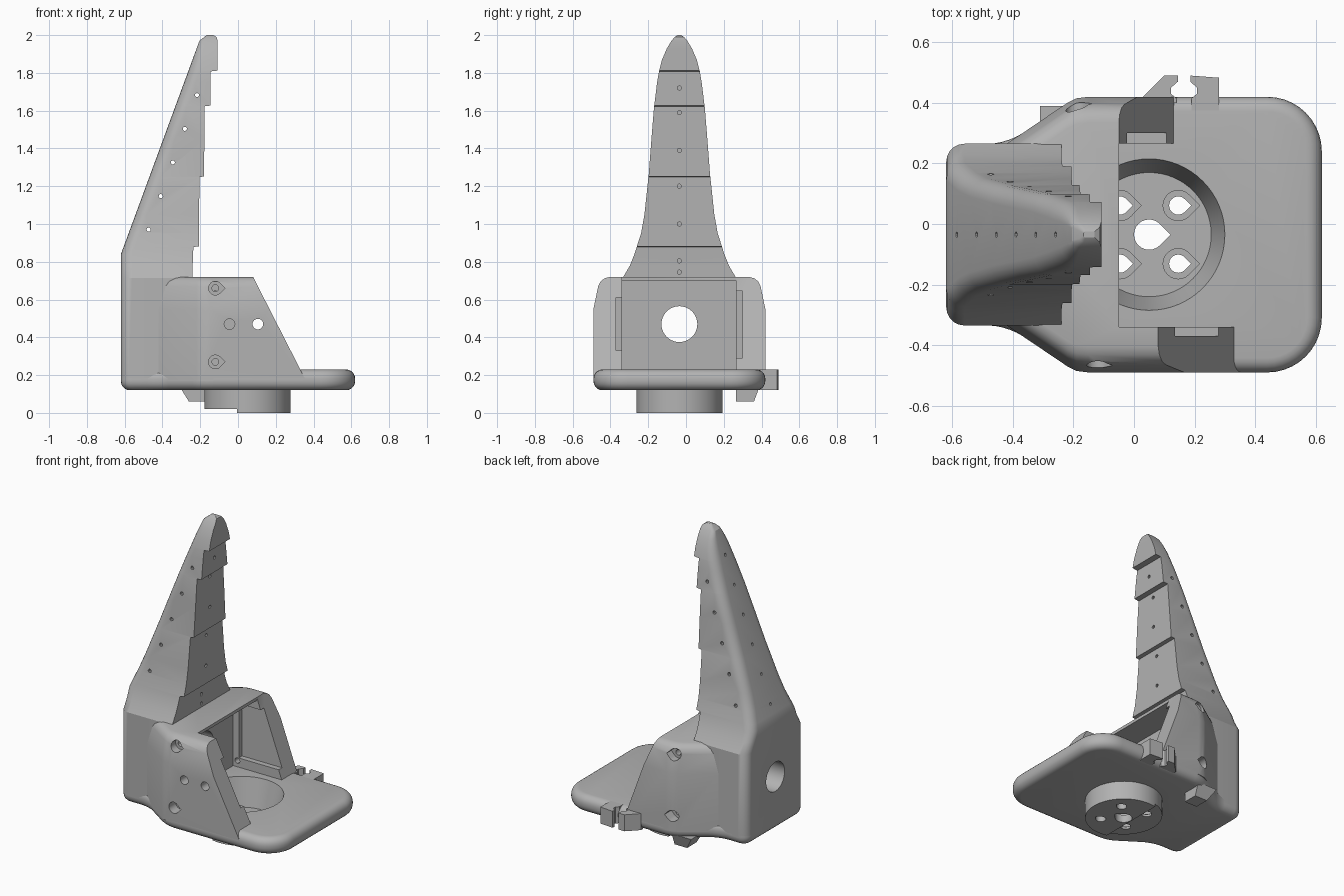
import bpy, bmesh
from math import sin, cos, pi, radians
from mathutils import Vector, Matrix

if "Cube" in bpy.data.objects:
    bpy.data.objects.remove(bpy.data.objects["Cube"])

MID = -0.035  # centre line of the main body in y

grey = bpy.data.materials.new("matte_grey")
grey.use_nodes = True
grey.diffuse_color = (0.45, 0.45, 0.45, 1)
for node in grey.node_tree.nodes:
    if node.type == 'BSDF_PRINCIPLED':
        node.inputs["Base Color"].default_value = grey.diffuse_color


def finish(name, bm):
    bmesh.ops.recalc_face_normals(bm, faces=bm.faces[:])
    mesh = bpy.data.meshes.new(name)
    bm.to_mesh(mesh)
    bm.free()
    mesh.materials.append(grey)
    obj = bpy.data.objects.new(name, mesh)
    bpy.context.scene.collection.objects.link(obj)
    return obj


def loft(name, rings):
    """Skin equal-length closed rings of points and cap both ends."""
    bm = bmesh.new()
    loops = [[bm.verts.new(p) for p in ring] for ring in rings]
    count = len(loops[0])
    for low, high in zip(loops, loops[1:]):
        for i in range(count):
            j = (i + 1) % count
            bm.faces.new((low[i], low[j], high[j], high[i]))
    bm.faces.new(loops[0])
    bm.faces.new(loops[-1])
    return finish(name, bm)


def prism(name, outline, lo, hi, axis='Z'):
    """Extrude a flat outline along an axis."""
    place = {'X': lambda a, b, h: (h, a, b),
             'Y': lambda a, b, h: (a, h, b),
             'Z': lambda a, b, h: (a, b, h)}[axis]
    return loft(name, [[place(a, b, h) for a, b in outline] for h in (lo, hi)])


def rect(a0, a1, b0, b1):
    return [(a0, b0), (a1, b0), (a1, b1), (a0, b1)]


def circle(a, b, r, n=32):
    return [(a + r * cos(2 * pi * i / n), b + r * sin(2 * pi * i / n)) for i in range(n)]


def teardrop(a, b, r):
    arc = [radians(45 + 270 * i / 18) for i in range(19)]
    return [(a + r * 1.41, b)] + [(a + r * cos(t), b + r * sin(t)) for t in arc]


def cut(cutter, *targets):
    for target in targets:
        mod = target.modifiers.new("cut", 'BOOLEAN')
        mod.operation = 'DIFFERENCE'
        mod.solver = 'EXACT'
        mod.object = cutter
        bpy.context.view_layer.objects.active = target
        bpy.ops.object.modifier_apply(modifier=mod.name)
    bpy.data.objects.remove(cutter)


# Base plate with rounded corners and a rounded rim
half = [(-0.62, 0.3), (-0.42, 0.3), (-0.19, 0.455), (0.62, 0.455)]
outline = [(x, MID - y) for x, y in half] + [(x, MID + y) for x, y in reversed(half)]
plate = prism("base_plate", outline, 0.12, 0.23)
bm = bmesh.new()
bm.from_mesh(plate.data)


def upright(test):
    return [e for e in bm.edges
            if abs(e.verts[0].co.z - e.verts[1].co.z) > 0.05 and test(e.verts[0].co.x)]


bmesh.ops.bevel(bm, geom=upright(lambda x: x > 0.5), offset=0.18, segments=10,
                profile=0.5, affect='EDGES')
bmesh.ops.bevel(bm, geom=upright(lambda x: x < -0.1), offset=0.06, segments=5,
                profile=0.5, affect='EDGES')
rim = [e for e in bm.edges if abs(e.verts[0].co.z - e.verts[1].co.z) < 0.01]
bmesh.ops.bevel(bm, geom=rim, offset=0.048, segments=5, profile=0.5,
                affect='EDGES', clamp_overlap=False)
bm.to_mesh(plate.data)
bm.free()

# Housing with side walls leaning in at the top
half = [(-0.5, 0.246), (-0.42, 0.3), (-0.22, 0.435), (-0.19, 0.45), (-0.15, 0.455), (0.4, 0.455)]
rings = []
for z, lean in [(0.17, 0), (0.55, 0), (0.67, 0.025), (0.695, 0.037), (0.712, 0.058), (0.72, 0.085)]:
    rings.append([(x, MID - y + lean, z) for x, y in half]
                 + [(x, MID + y - lean, z) for x, y in reversed(half)])
housing = loft("housing", rings)

# Slanted front edges, cavity and side channels of the housing
cut(prism("cutter", [(0.447, 0), (1, 0), (1, 1), (-0.063, 1)], -1, MID, 'Y'), housing)
cut(prism("cutter", [(0.214, 0), (1, 0), (1, 1), (-0.153, 1)], MID, 1, 'Y'), housing)
cut(prism("cutter", [(-0.22, 0), (1, 0), (1, 1), (-0.05, 1), (-0.05, 0.7), (-0.22, 0.7)],
          -0.34, 0.265, 'Y'), housing)
cut(prism("cutter", rect(-0.37, -0.3, 0.33, 0.61), -0.15, 1, 'X'), housing)
cut(prism("cutter", rect(0.22, 0.3, 0.29, 0.645), -0.18, 1, 'X'), housing)

# Screw holes through the side walls
for z in (0.27, 0.66):
    for x, outer, seat, inner in ((-0.12, -0.6, -0.42, -0.3), (-0.19, 0.6, 0.35, 0.2)):
        cut(prism("cutter", teardrop(x, z, 0.036), outer, seat, 'Y'), housing)
        cut(prism("cutter", circle(x, z, 0.018, 12), outer, inner, 'Y'), housing)
for x in (-0.045, 0.105):
    cut(prism("cutter", circle(x, 0.47, 0.028), -0.6, -0.2, 'Y'), housing)

# Tapered finger: height, half width and front face position of each section
sections = [(0.17, 0.3, -0.24), (0.715, 0.3, -0.24), (0.78, 0.262, -0.24), (0.84, 0.238, -0.238),
            (0.878, 0.226, -0.236), (0.882, 0.225, -0.207), (0.95, 0.203, -0.207),
            (1.05, 0.185, -0.206), (1.248, 0.164, -0.204), (1.252, 0.163, -0.18),
            (1.45, 0.148, -0.178), (1.623, 0.134, -0.177), (1.627, 0.133, -0.145),
            (1.75, 0.118, -0.145), (1.808, 0.108, -0.145), (1.812, 0.107, -0.108),
            (1.87, 0.092, -0.108), (1.93, 0.066, -0.108), (1.97, 0.042, -0.108),
            (1.99, 0.025, -0.113), (2.0, 0.01, -0.13)]


def back_at(z):
    return -0.62 + max(0, z - 0.84) * 0.368 + max(0, z - 1.97) * 0.9


rings = []
for z, wide, front in sections:
    r = min(0.06, wide * 0.55)
    arc = [(back_at(z) + r - r * sin(t), wide - r + r * cos(t))
           for t in (i * pi / 10 for i in range(6))]
    side = [(front, wide)] + arc
    rings.append([(x, MID + y, z) for x, y in side]
                 + [(x, MID - y, z) for x, y in reversed(side)])
finger = loft("finger", rings)

# Cable hole through the back
cut(prism("cutter", circle(MID, 0.47, 0.095, 40), -1, 0, 'X'), finger, housing)

# Small thread holes in the finger: sides, front and back
for i in range(5):
    cut(prism("cutter", circle(-0.473 + 0.064 * i, 0.97 + 0.178 * i, 0.011, 10), -1, 1, 'Y'), finger)
for z in (0.745, 0.805, 1.0, 1.2, 1.39, 1.59, 1.72):
    cut(prism("cutter", circle(MID, z, 0.011, 10), -0.255, 0, 'X'), finger)
for i in range(6):
    z = 0.935 + 0.177 * i
    cut(prism("cutter", circle(MID, z, 0.009, 10), -1, back_at(z) + 0.04, 'X'), finger)

# Round motor boss under the plate, with its bowl and screw pattern
CX = 0.05
boss = prism("motor_boss", circle(CX, MID, 0.228, 64), 0, 0.125)
cut(prism("cutter", rect(-1, -0.005, -1, 0.02), -1, 1, 'Y'), boss)
bowl = [[(x, y, z) for x, y in circle(CX, MID, r, 64)]
        for r, z in ((0.205, 0.05), (0.25, 0.23), (0.252, 0.24))]
cut(loft("cutter", bowl), plate, boss)
cut(prism("cutter", teardrop(CX, MID, 0.05), -1, 1), boss)
for sx in (-1, 1):
    for sy in (-1, 1):
        x, y = CX + sx * 0.096, MID + sy * 0.096
        cut(prism("cutter", teardrop(x, y, 0.05), 0.036, 1), boss)
        cut(prism("cutter", teardrop(x, y, 0.03), -1, 1), boss)

# Cable clip on the plate edge: two jaws around a gap
jaws = {"clip_jaw_back": [(0.03, 0.4), (0.03, 0.42), (0.1, 0.49), (0.145, 0.49), (0.145, 0.47),
                          (0.122, 0.45), (0.122, 0.43), (0.14, 0.415), (0.14, 0.4)],
        "clip_jaw_front": [(0.28, 0.37), (0.28, 0.483), (0.186, 0.49), (0.186, 0.47),
                           (0.208, 0.45), (0.208, 0.43), (0.19, 0.415), (0.19, 0.37)]}
parts = [plate, housing, finger, boss]
for name, shape in jaws.items():
    parts.append(prism(name, shape, 0.122, 0.2295))

# Small hook below the plate
parts.append(loft("under_hook", [
    [(x, y, 0.06) for x, y in rect(-0.26, -0.17, 0.265, 0.36)],
    [(x, y, 0.14) for x, y in rect(-0.31, -0.17, 0.265, 0.39)]]))

# Smooth shading on curves, sharp edges kept
bpy.ops.object.select_all(action='DESELECT')
for obj in parts:
    obj.select_set(True)
bpy.context.view_layer.objects.active = plate
bpy.ops.object.shade_smooth_by_angle(angle=radians(30))
